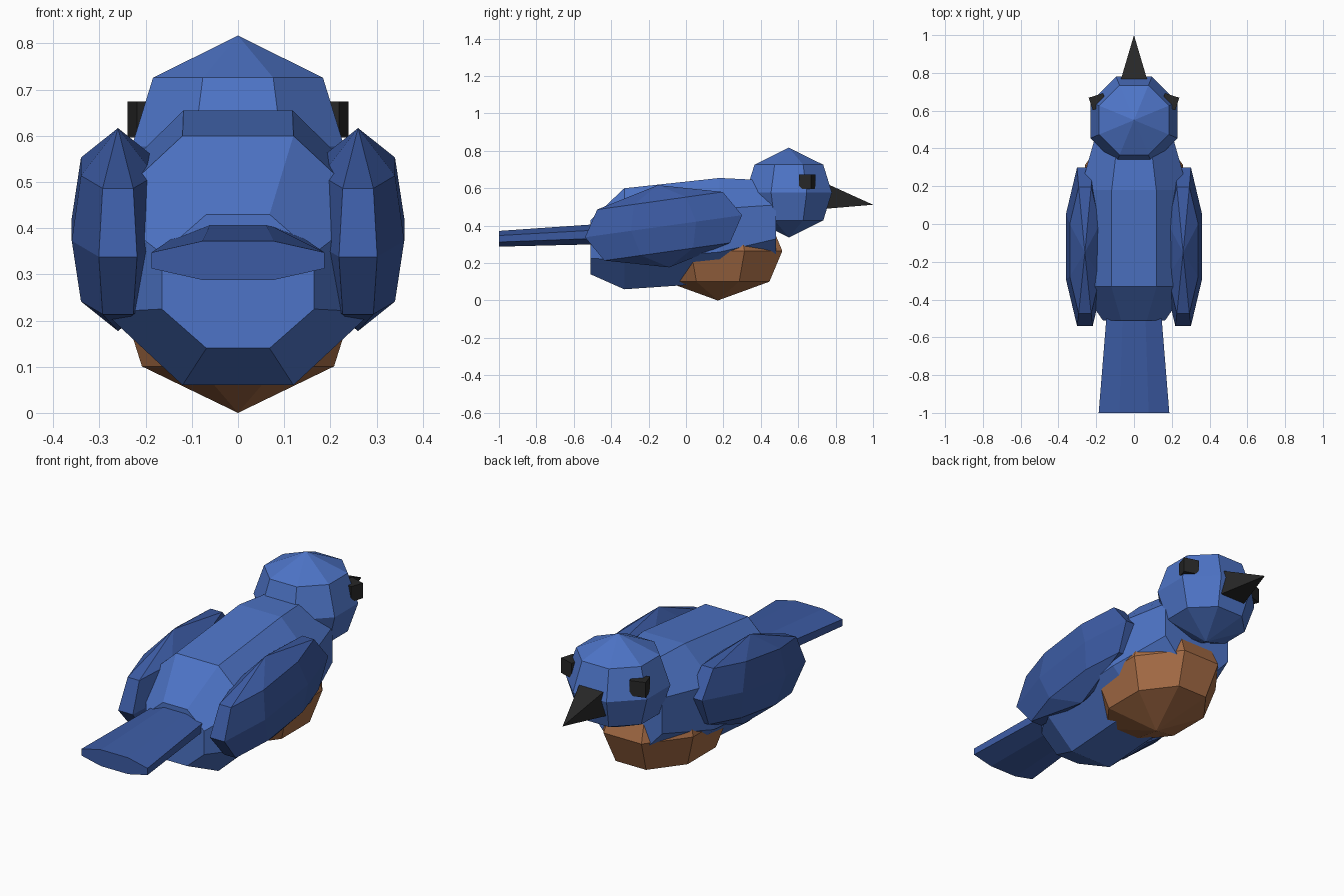
import bpy, bmesh, math
from mathutils import Matrix, Vector

if "Cube" in bpy.data.objects:
    bpy.data.objects.remove(bpy.data.objects["Cube"])


def material(name, rgb):
    m = bpy.data.materials.new(name)
    m.diffuse_color = (*rgb, 1)
    m.use_nodes = True
    m.node_tree.nodes["Principled BSDF"].inputs["Base Color"].default_value = m.diffuse_color
    return m


BLUE = material("blue", (0.075, 0.175, 0.57))
DEEP = material("deep_blue", (0.045, 0.105, 0.37))
RUST = material("rust", (0.38, 0.15, 0.06))
DARK = material("dark", (0.02, 0.02, 0.02))

# Octagon with flat sides and half-extent 1
OCT = [(math.cos(a) / math.cos(math.pi / 8), math.sin(a) / math.cos(math.pi / 8))
       for a in (math.pi / 8 + i * math.pi / 4 for i in range(8))]


def finish(bm, name, mat):
    bmesh.ops.recalc_face_normals(bm, faces=bm.faces)
    me = bpy.data.meshes.new(name)
    bm.to_mesh(me)
    bm.free()
    me.materials.append(mat)
    ob = bpy.data.objects.new(name, me)
    bpy.context.collection.objects.link(ob)
    return ob


def bridge(bm, rings):
    for a, b in zip(rings, rings[1:]):
        n = len(a)
        for i in range(n):
            j = (i + 1) % n
            bm.faces.new((a[i], a[j], b[j], b[i]))


def loft(name, sections, mat):
    """Octagonal sections along y: (y, centre z, half width, half height)."""
    bm = bmesh.new()
    rings = [[bm.verts.new((u * w, y, z + v * h)) for u, v in OCT]
             for y, z, w, h in sections]
    bridge(bm, rings)
    bm.faces.new(rings[0])
    bm.faces.new(rings[-1])
    return finish(bm, name, mat)


def gem(name, centre, half, mat, tilt=0):
    """Eight-sided low-poly ball with three rings and two poles."""
    bm = bmesh.new()
    rings = [[bm.verts.new((u * r, v * r, z)) for u, v in OCT]
             for r, z in ((0.8, -0.62), (1, 0), (0.8, 0.62))]
    bridge(bm, rings)
    for ring, z in ((rings[0], -1), (rings[-1], 1)):
        pole = bm.verts.new((0, 0, z))
        for i in range(8):
            bm.faces.new((ring[i], ring[(i + 1) % 8], pole))
    bm.transform(Matrix.Translation(centre) @ Matrix.Rotation(tilt, 4, 'X')
                 @ Matrix.Diagonal((*half, 1)))
    return finish(bm, name, mat)


# Body, tail, head and breast
loft("body", [(-0.51, 0.285, 0.165, 0.145), (-0.33, 0.33, 0.29, 0.27),
              (0.18, 0.375, 0.285, 0.28), (0.48, 0.42, 0.20, 0.22)], BLUE)
loft("tail", [(-1.0, 0.33, 0.187, 0.042), (-0.42, 0.357, 0.14, 0.055)], DEEP)
gem("head", (0, 0.55, 0.577), (0.23, 0.23, 0.24), BLUE)
gem("breast", (0, 0.17, 0.265), (0.26, 0.345, 0.265), RUST)

# Beak: four-sided cone pointing forward and slightly down
bm = bmesh.new()
tip = bm.verts.new((0, 1.0, 0.512))
base = [bm.verts.new((sx * 0.077, 0.74, 0.56 + sz * 0.07))
        for sx, sz in ((-1, -1), (1, -1), (1, 1), (-1, 1))]
bm.faces.new(base)
for i in range(4):
    bm.faces.new((base[i], base[(i + 1) % 4], tip))
finish(bm, "beak", DARK)

# Paired wings and eyes
for side, s in (("right", 1), ("left", -1)):
    gem(side + "_wing", (s * 0.26, -0.12, 0.397), (0.10, 0.424, 0.222),
        DEEP, math.radians(8))
    bm = bmesh.new()
    bmesh.ops.create_cube(bm, size=1)
    bm.transform(Matrix.Translation((s * 0.191, 0.648, 0.635))
                 @ Matrix.Rotation(-s * math.radians(18), 4, 'Z')
                 @ Matrix.Diagonal((0.08, 0.069, 0.078, 1)))
    finish(bm, side + "_eye", DARK)
